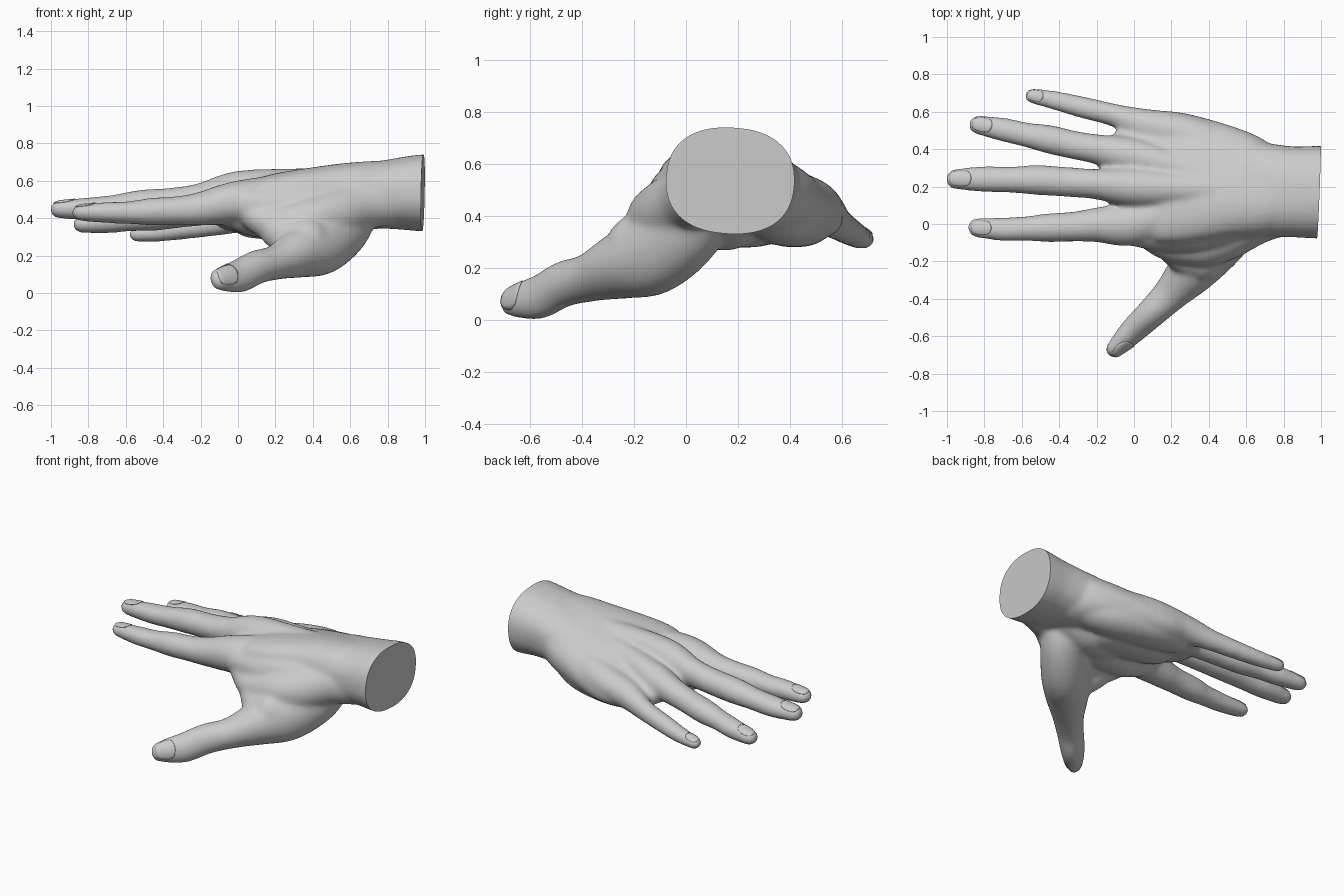
import bpy, bmesh, math
from mathutils import Vector

if "Cube" in bpy.data.objects:
    bpy.data.objects.remove(bpy.data.objects["Cube"])

skin = bpy.data.materials.new("plain_grey")
skin.diffuse_color = (0.6, 0.6, 0.6, 1)
skin.use_nodes = True
skin.node_tree.nodes["Principled BSDF"].inputs["Base Color"].default_value = skin.diffuse_color
body = bmesh.new()


def spline(pts, steps=5):
    """Catmull-Rom resampling of (x, y, z, side radius, up radius) points."""
    p = [Vector(q) for q in [pts[0]] + pts + [pts[-1]]]
    out = []
    for i in range(1, len(p) - 2):
        a, b, c, d = p[i - 1:i + 3]
        for s in range(steps):
            t = s / steps
            out.append(0.5 * (2 * b + (c - a) * t + (2 * a - 5 * b + 4 * c - d) * t * t
                              + (3 * b - a - 3 * c + d) * t ** 3))
    return out + [p[-1]]


def add_tube(pts, up=(0, 0.25, 1), power=2.0, n=28):
    """Loft elliptical rings along a path, with rounded ends."""
    path = spline(pts)
    centres = [Vector(q[:3]) for q in path]
    rows = []
    last = len(path) - 1
    for i, q in enumerate(path):
        d = (centres[min(i + 1, last)] - centres[max(i - 1, 0)]).normalized()
        rows.append((centres[i], d, q[3], q[4]))

    def cap(row, sign):
        c, d, rs, ru = row
        angles = [math.radians(a) for a in (25, 45, 62, 76, 86)]
        return [(c + d * sign * (rs + ru) / 2 * math.sin(a), d,
                 rs * math.cos(a), ru * math.cos(a)) for a in angles]

    rows = cap(rows[0], -1)[::-1] + rows + cap(rows[-1], 1)
    rings = []
    for c, d, rs, ru in rows:
        side = d.cross(Vector(up)).normalized()
        top = side.cross(d).normalized()
        ring = []
        for k in range(n):
            a = 2 * math.pi * k / n
            x, y = (math.copysign(abs(f) ** (2 / power), f) for f in (math.cos(a), math.sin(a)))
            ring.append(body.verts.new(c + side * x * rs + top * y * ru))
        rings.append(ring)
    for r0, r1 in zip(rings, rings[1:]):
        for k in range(n):
            body.faces.new((r0[k], r0[(k + 1) % n], r1[(k + 1) % n], r1[k]))
    body.faces.new(rings[0][::-1])
    body.faces.new(rings[-1])


# Wrist
add_tube([(1.12, .17, .535, .248, .205), (.98, .17, .535, .248, .205), (.85, .172, .53, .243, .19),
          (.72, .18, .522, .25, .175), (.6, .2, .515, .25, .16)], up=(0, .06, 1), power=2.35)
# Palm
add_tube([(.8, .172, .53, .225, .172), (.68, .18, .52, .26, .172), (.5, .215, .505, .31, .16),
          (.25, .24, .475, .36, .14), (.1, .25, .455, .35, .11), (.01, .2, .46, .25, .085)], power=2.3)
# Index finger, running back into the palm
add_tube([(-.84, -.02, .43, .053, .045), (-.7, -.028, .43, .064, .056), (-.58, -.025, .43, .066, .061),
          (-.46, -.02, .435, .077, .074), (-.33, -.015, .44, .08, .077), (-.2, -.005, .45, .093, .09),
          (0, .005, .485, .122, .115), (.3, .08, .52, .11, .12), (.6, .12, .54, .1, .12)])
# Middle finger
add_tube([(-.955, .24, .447, .055, .048), (-.8, .24, .45, .07, .06), (-.66, .237, .46, .07, .065),
          (-.52, .235, .475, .08, .076), (-.36, .225, .485, .08, .077), (-.2, .213, .502, .081, .086),
          (0, .195, .54, .105, .113), (.3, .18, .552, .1, .115), (.6, .17, .56, .1, .115)])
# Ring finger
add_tube([(-.835, .53, .367, .051, .046), (-.7, .505, .377, .064, .057), (-.58, .478, .39, .066, .06),
          (-.45, .452, .405, .077, .072), (-.32, .422, .42, .076, .072), (-.2, .4, .44, .08, .08),
          (0, .36, .48, .1, .1), (.3, .28, .51, .09, .11), (.6, .22, .54, .1, .1)])
# Little finger
add_tube([(-.545, .685, .312, .041, .038), (-.42, .66, .322, .051, .047), (-.28, .625, .342, .058, .054),
          (-.1, .58, .372, .062, .064), (.05, .53, .41, .088, .085), (.3, .47, .44, .11, .11),
          (.6, .33, .48, .12, .12)])
# Heel of the palm on the little finger side
add_tube([(.7, .26, .47, .11, .11), (.5, .36, .41, .14, .12), (.25, .41, .39, .15, .108),
          (.08, .43, .38, .13, .085)])
# Inner heel of the palm beside the thumb muscle
add_tube([(.66, .14, .46, .13, .12), (.5, .14, .39, .14, .12), (.35, .12, .385, .14, .105)])
# Palm pads under the knuckles
add_tube([(.42, .22, .4, .16, .12), (.22, .23, .395, .17, .105), (.04, .23, .41, .15, .09)])
add_tube([(-.02, .04, .435, .095, .095), (.12, .03, .41, .12, .115), (.35, .05, .395, .15, .12)])
# Thumb with its muscle
thumb_up = (.6, -.65, .3)
add_tube([(-.1, -.665, .073, .062, .046), (-.05, -.615, .08, .079, .06), (.01, -.555, .092, .09, .07),
          (.1, -.47, .138, .091, .08), (.2, -.37, .163, .093, .097), (.31, -.25, .208, .13, .13),
          (.43, -.12, .262, .17, .143), (.56, .01, .357, .158, .133), (.66, .08, .465, .11, .11)], thumb_up)
# Web filling the space between thumb and index finger
add_tube([(.8, .06, .5, .12, .14), (.65, .02, .47, .13, .135), (.5, -.05, .415, .14, .14),
          (.38, -.09, .385, .14, .13), (.27, -.105, .37, .115, .115), (.17, -.095, .375, .095, .095),
          (.08, -.045, .42, .09, .08)])
add_tube([(.65, .03, .5, .11, .13), (.4, -.01, .48, .13, .125), (.2, -.025, .465, .125, .115),
          (.04, -.015, .47, .115, .1)])
# Lower web reaching out to the thumb
add_tube([(.2, -.12, .335, .085, .09), (.28, -.17, .29, .105, .105), (.37, -.18, .28, .13, .13)])

# Fuse all parts into one smooth hand
bmesh.ops.recalc_face_normals(body, faces=body.faces)
mesh = bpy.data.meshes.new("hand")
body.to_mesh(mesh)
body.free()
hand = bpy.data.objects.new("hand", mesh)
bpy.context.collection.objects.link(hand)
bpy.context.view_layer.objects.active = hand
hand.select_set(True)
remesh = hand.modifiers.new("fuse", 'REMESH')
remesh.mode = 'VOXEL'
remesh.voxel_size = 0.012
soften = hand.modifiers.new("soften", 'SMOOTH')
soften.factor = 0.5
soften.iterations = 16
for m in ("fuse", "soften"):
    bpy.ops.object.modifier_apply(modifier=m)

# Flat cut at the wrist
bm = bmesh.new()
bm.from_mesh(hand.data)
cut = bmesh.ops.bisect_plane(bm, geom=bm.verts[:] + bm.edges[:] + bm.faces[:],
                             plane_co=(.988, .17, .535), plane_no=(1, -.04, -.02), clear_outer=True)
rim = [e for e in cut['geom_cut'] if isinstance(e, bmesh.types.BMEdge)]
bmesh.ops.holes_fill(bm, edges=rim, sides=0)
bmesh.ops.recalc_face_normals(bm, faces=bm.faces)
bm.to_mesh(hand.data)
bm.free()
hand.data.materials.clear()
hand.data.materials.append(skin)
bpy.ops.object.shade_smooth_by_angle(angle=math.radians(45))


def add_nail(name, pos, forward, up, length, width):
    """Thin rounded plate wrapped onto a fingertip."""
    f = Vector(forward).normalized()
    side = f.cross(Vector(up)).normalized()
    top = side.cross(f)
    bm = bmesh.new()
    bmesh.ops.create_grid(bm, x_segments=10, y_segments=10, size=1)
    for v in bm.verts:
        x, y = v.co.x, v.co.y
        u, w = x * math.sqrt(1 - .4 * y * y), y * math.sqrt(1 - .4 * x * x)
        v.co = Vector(pos) + f * u * length + side * w * width - top * w * w * width * .4
    bmesh.ops.recalc_face_normals(bm, faces=bm.faces)
    me = bpy.data.meshes.new(name)
    bm.to_mesh(me)
    bm.free()
    me.materials.append(skin)
    ob = bpy.data.objects.new(name, me)
    bpy.context.collection.objects.link(ob)
    wrap = ob.modifiers.new("wrap", 'SHRINKWRAP')
    wrap.target = hand
    wrap.wrap_method = 'NEAREST_SURFACEPOINT'
    wrap.wrap_mode = 'ABOVE_SURFACE'
    wrap.offset = .001
    thick = ob.modifiers.new("thickness", 'SOLIDIFY')
    thick.thickness = .005
    thick.offset = 0
    bpy.ops.object.select_all(action='DESELECT')
    ob.select_set(True)
    bpy.context.view_layer.objects.active = ob
    bpy.ops.object.shade_smooth_by_angle(angle=math.radians(45))


# Nails
finger_up = (0, .2, 1)
add_nail("index_nail", (-.825, -.02, .482), (-1, 0, -.05), finger_up, .062, .042)
add_nail("middle_nail", (-.935, .245, .5), (-1, 0, -.05), finger_up, .065, .045)
add_nail("ring_nail", (-.82, .535, .42), (-1, .18, -.06), finger_up, .062, .042)
add_nail("little_nail", (-.535, .69, .352), (-1, .2, -.08), finger_up, .05, .033)
add_nail("thumb_nail", (-.06, -.67, .1), (-.7, -.68, -.1), thumb_up, .062, .05)
